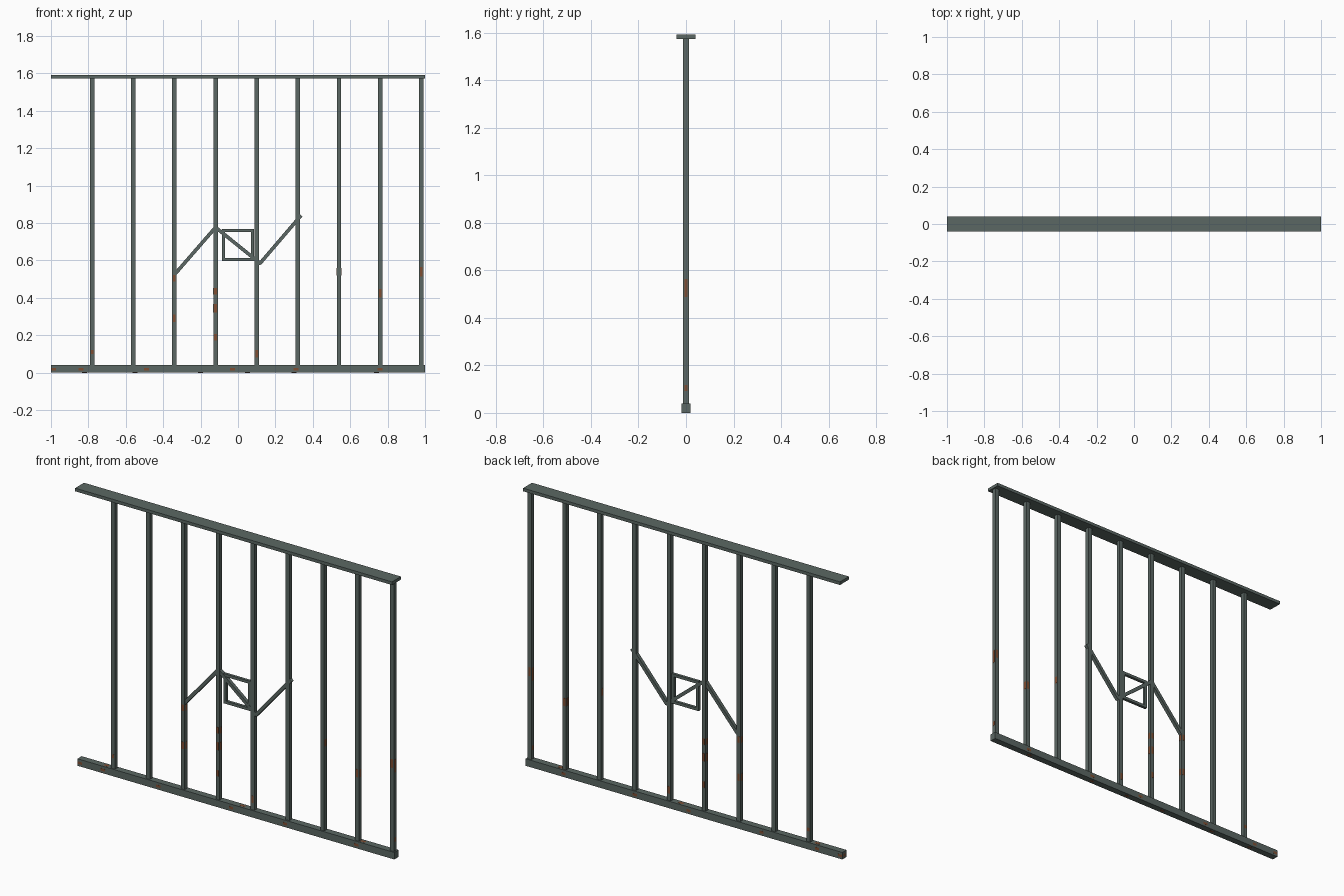
import bpy, math

if "Cube" in bpy.data.objects:
    bpy.data.objects.remove(bpy.data.objects["Cube"])

def material(name, rgb):
    m = bpy.data.materials.new(name)
    m.diffuse_color = (*rgb, 1)
    m.use_nodes = True
    m.node_tree.nodes["Principled BSDF"].inputs["Base Color"].default_value = m.diffuse_color
    return m

IRON = material("grey_green_iron", (0.105, 0.137, 0.126))
RUST = material("rust", (0.21, 0.075, 0.032))

def box(name, centre, size, mat=IRON, tilt=0.0):
    bpy.ops.mesh.primitive_cube_add(size=1, location=centre, rotation=(0, tilt, 0))
    ob = bpy.context.object
    ob.name = name
    ob.scale = size
    bpy.ops.object.transform_apply(location=False, rotation=False, scale=True)
    ob.data.materials.append(mat)
    return ob

# Rails
box("bottom_rail", (0, 0, 0.02), (2, 0.038, 0.04))
box("top_rail", (0, 0, 1.583), (2, 0.08, 0.018))

# Upright bars
BAR = 0.024
bars = [-0.78 + 0.22 * i for i in range(9)]
for x in bars:
    box("upright_bar", (x, 0, 0.808), (BAR, BAR, 1.536))

# Zigzag ornament
zigzag = [(-0.34, 0.524), (-0.12, 0.777), (0.118, 0.585), (0.335, 0.838)]
for (x0, z0), (x1, z1) in zip(zigzag, zigzag[1:]):
    dx, dz = x1 - x0, z1 - z0
    box("zigzag_bar", ((x0 + x1) / 2, 0, (z0 + z1) / 2),
        (math.hypot(dx, dz) + 0.008, 0.02, 0.019), tilt=-math.atan2(dz, dx))

# Small square frame in the middle
HALF, T, MID = 0.077, 0.016, 0.682
for s in (-1, 1):
    box("square_frame_side", (s * HALF, 0, MID), (T, T, 2 * HALF + T))
    box("square_frame_edge", (0, 0, MID + s * HALF), (2 * HALF - T, T, T))

# Rust flecks: each runs through its bar and shows just proud of front and back
for i, z, h in [(2, 0.29, 0.04), (2, 0.505, 0.035), (3, 0.435, 0.035), (3, 0.345, 0.045),
                (3, 0.19, 0.035), (4, 0.10, 0.04), (7, 0.425, 0.045), (8, 0.54, 0.05),
                (0, 0.11, 0.02)]:
    box("bar_rust", (bars[i], 0, z), (0.014, BAR + 0.001, h), RUST)

# Rust on the side faces of some bars
for i, z, h in [(8, 0.525, 0.075), (8, 0.105, 0.025), (6, 0.54, 0.04), (7, 0.425, 0.045),
                (2, 0.505, 0.035), (3, 0.435, 0.035), (3, 0.345, 0.045), (2, 0.29, 0.04)]:
    box("bar_side_rust", (bars[i], 0, z), (BAR + 0.001, 0.014, h), RUST)

# Rust flecks on the front, back and underside of the bottom rail
for x in (-0.985, -0.84, -0.49, -0.03, 0.31, 0.76):
    box("rail_rust", (x, 0, 0.019), (0.026, 0.039, 0.014), RUST)
for x in (-0.82, -0.55, -0.2, 0.05, 0.3, 0.74):
    box("rail_underside_rust", (x, 0, 0.005), (0.026, 0.014, 0.011), RUST)

# Rust on the left end and on top of the rail
box("rail_end_rust", (-0.99, 0, 0.019), (0.021, 0.016, 0.016), RUST)
for x in (-0.83, 0.03, 0.79):
    box("rail_top_rust", (x, 0, 0.035), (0.03, 0.016, 0.011), RUST)
